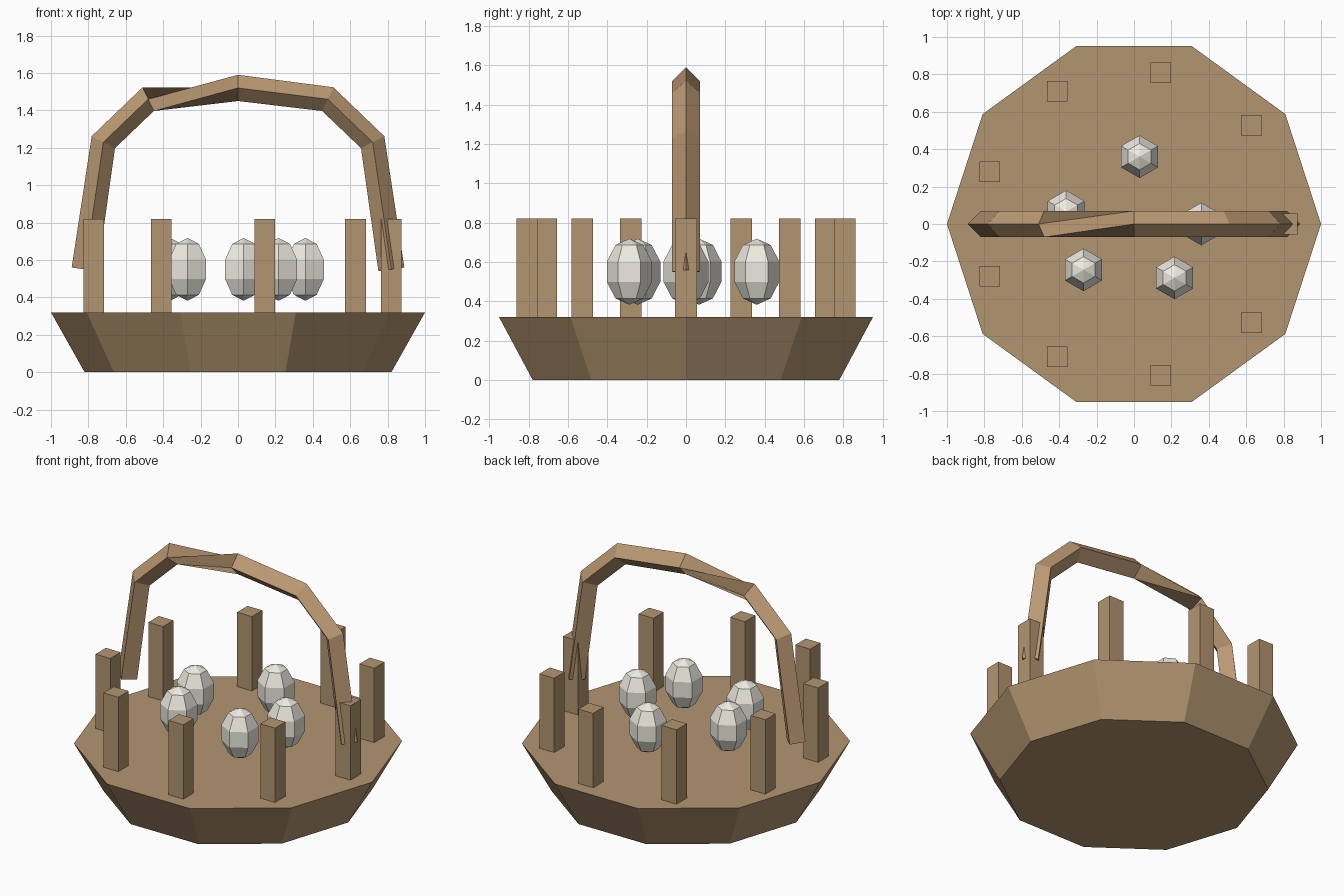
import bpy, bmesh, math
from mathutils import Vector

if "Cube" in bpy.data.objects:
    bpy.data.objects.remove(bpy.data.objects["Cube"])


def material(name, color):
    m = bpy.data.materials.new(name)
    m.diffuse_color = (*color, 1)
    m.use_nodes = True
    m.node_tree.nodes["Principled BSDF"].inputs["Base Color"].default_value = m.diffuse_color
    return m


wicker = material("wicker", (0.45, 0.30, 0.16))
handle_wood = material("handle_wood", (0.50, 0.32, 0.17))
shell = material("eggshell", (0.85, 0.83, 0.75))


def finish(bm, name, mat):
    bmesh.ops.recalc_face_normals(bm, faces=bm.faces)
    mesh = bpy.data.meshes.new(name)
    bm.to_mesh(mesh)
    bm.free()
    mesh.materials.append(mat)
    obj = bpy.data.objects.new(name, mesh)
    bpy.context.collection.objects.link(obj)
    return obj


def tube(bm, rings):
    # Skin a list of equal-sized point rings and cap both ends
    loops = [[bm.verts.new(p) for p in ring] for ring in rings]
    n = len(loops[0])
    for a, b in zip(loops, loops[1:]):
        for i in range(n):
            j = (i + 1) % n
            bm.faces.new((a[i], a[j], b[j], b[i]))
    bm.faces.new(loops[0])
    bm.faces.new(loops[-1])


# Ten-sided flared basket body
bm = bmesh.new()
tube(bm, [[(r * math.cos(math.tau * i / 10), r * math.sin(math.tau * i / 10), z)
           for i in range(10)] for r, z in ((0.82, 0), (1.0, 0.32))])
finish(bm, "basket_body", wicker)

# Nine upright stakes, all aligned to the axes
for i in range(9):
    a = math.tau * i / 9
    bm = bmesh.new()
    bmesh.ops.create_cube(bm, size=1)
    bmesh.ops.scale(bm, vec=(0.11, 0.11, 0.5), verts=bm.verts)
    stake = finish(bm, f"stake_{i + 1}", wicker)
    stake.location = (0.82 * math.cos(a), 0.82 * math.sin(a), 0.57)

# Arched handle: diamond section with a quarter twist left of the crown
half = [(0.82, 0.55), (0.72, 1.23), (0.48, 1.46)]
path = [Vector((-x, 0, z)) for x, z in half] + [Vector((0, 0, 1.52))]
path += [Vector((x, 0, z)) for x, z in reversed(half)]
rings = []
for k, p in enumerate(path):
    t = Vector()
    if k > 0:
        t += (p - path[k - 1]).normalized()
    if k < len(path) - 1:
        t += (path[k + 1] - p).normalized()
    t.normalize()
    out = Vector((-t.z, 0, t.x)) * 0.07
    side = Vector((0, 0.07, 0))
    ring = [p + out, p + side, p - out, p - side]
    if k >= 3:
        ring = ring[1:] + ring[:1]
    rings.append(ring)
bm = bmesh.new()
tube(bm, rings)
finish(bm, "handle", handle_wood)

# Five low-poly eggs
eggs = [(0.36, 0.0), (0.03, 0.36), (-0.363, 0.066), (-0.27, -0.245), (0.217, -0.288)]
for i, (x, y) in enumerate(eggs):
    bm = bmesh.new()
    bmesh.ops.create_uvsphere(bm, u_segments=6, v_segments=5, radius=0.12)
    bmesh.ops.scale(bm, vec=(1, 1, 1.4), verts=bm.verts)
    egg = finish(bm, f"egg_{i + 1}", shell)
    egg.location = (x, y, 0.55)
